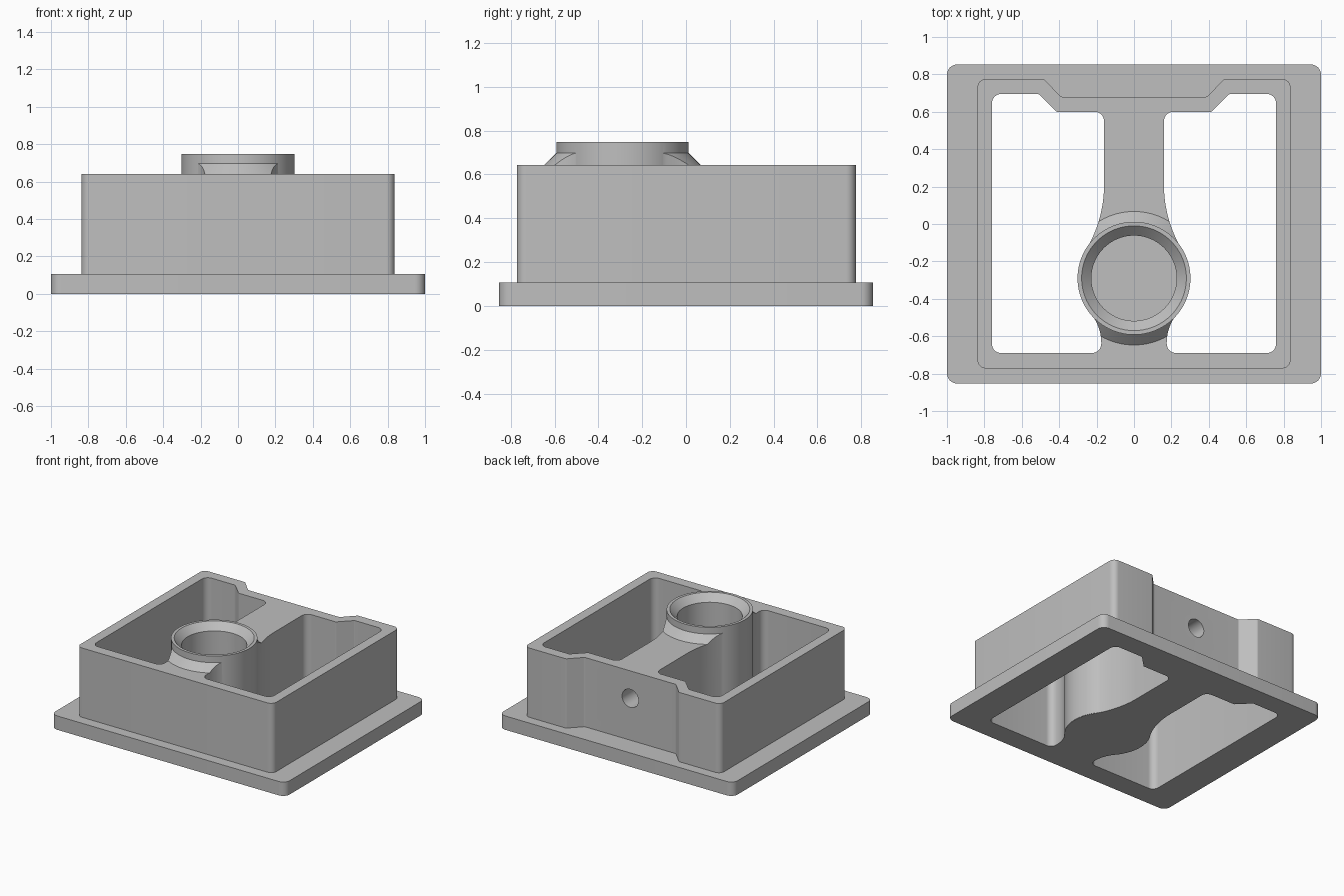
import bpy, bmesh, math
from mathutils import Vector

if "Cube" in bpy.data.objects:
    bpy.data.objects.remove(bpy.data.objects["Cube"])

TOP, PLATE = 0.642, 0.107      # body height, flange thickness
CY, RING = -0.29, 0.302        # boss centre and outer radius

grey = bpy.data.materials.new("cast_grey")
grey.diffuse_color = (0.52, 0.52, 0.52, 1)
grey.use_nodes = True
grey.node_tree.nodes["Principled BSDF"].inputs["Base Color"].default_value = grey.diffuse_color


def rounded(corners, steps=8):
    """Outline from (x, y, radius) corners, each replaced by a tangent arc."""
    out = []
    for i, (x, y, r) in enumerate(corners):
        p = Vector((x, y))
        if r == 0:
            out.append(p)
            continue
        a = (Vector(corners[i - 1][:2]) - p).normalized()
        b = (Vector(corners[(i + 1) % len(corners)][:2]) - p).normalized()
        half = a.angle(b) / 2
        c = p + (a + b).normalized() * (r / math.sin(half))
        start, end = p + a * (r / math.tan(half)) - c, p + b * (r / math.tan(half)) - c
        sweep = start.angle_signed(end)
        a0 = math.atan2(start.y, start.x)
        for k in range(steps + 1):
            t = a0 - sweep * k / steps
            out.append(c + r * Vector((math.cos(t), math.sin(t))))
    return out


def arc(cx, cy, r, p, q, steps):
    """Points on a circle from the direction of p to that of q, short way."""
    a = math.atan2(p[1] - cy, p[0] - cx)
    d = math.atan2(q[1] - cy, q[0] - cx) - a
    d = (d + math.pi) % (2 * math.pi) - math.pi
    return [(cx + r * math.cos(a + d * k / steps),
             cy + r * math.sin(a + d * k / steps), 0) for k in range(steps + 1)]


def finish(name, bm):
    bmesh.ops.recalc_face_normals(bm, faces=bm.faces)
    mesh = bpy.data.meshes.new(name)
    bm.to_mesh(mesh)
    bm.free()
    ob = bpy.data.objects.new(name, mesh)
    mesh.materials.append(grey)
    bpy.context.collection.objects.link(ob)
    return ob


def prism(name, outline, z0, z1):
    bm = bmesh.new()
    face = bm.faces.new([bm.verts.new((p[0], p[1], z0)) for p in outline])
    ext = bmesh.ops.extrude_face_region(bm, geom=[face], use_keep_orig=True)
    verts = [v for v in ext["geom"] if isinstance(v, bmesh.types.BMVert)]
    bmesh.ops.translate(bm, verts=verts, vec=(0, 0, z1 - z0))
    return finish(name, bm)


def turned(name, profile, n=96):
    """Closed solid of stacked circles from (radius, z) pairs around the boss axis."""
    bm = bmesh.new()
    rings = [[bm.verts.new((r * math.cos(2 * math.pi * k / n),
                            CY + r * math.sin(2 * math.pi * k / n), z))
              for k in range(n)] for r, z in profile]
    for lo, hi in zip(rings, rings[1:]):
        for k in range(n):
            bm.faces.new((lo[k - 1], lo[k], hi[k], hi[k - 1]))
    bm.faces.new(rings[0])
    bm.faces.new(rings[-1])
    return finish(name, bm)


def combine(target, tool, operation):
    mod = target.modifiers.new(operation, 'BOOLEAN')
    mod.operation, mod.solver, mod.object = operation, 'EXACT', tool
    bpy.context.view_layer.objects.active = target
    bpy.ops.object.modifier_apply(modifier=mod.name)
    bpy.data.objects.remove(tool)


# Flange with rounded corners
housing = prism("housing", rounded([(-1, -0.853, 0.055), (1, -0.853, 0.055),
                                    (1, 0.853, 0.055), (-1, 0.853, 0.055)]), 0, PLATE)

# Body block with the recess in its back wall
half = [(0.837, -0.772, 0.045), (0.837, 0.775, 0.045), (0.482, 0.775, 0.02), (0.39, 0.68, 0.02)]
body = half + [(-x, y, r) for x, y, r in reversed(half)]
combine(housing, prism("body", rounded(body), 0.05, TOP), 'UNION')

# Sloping collar around the boss, trimmed by the pockets
combine(housing, turned("collar", [(0.357, 0.55), (0.357, TOP), (RING, 0.697)]), 'UNION')

# Two through pockets, leaving the spine that swells around the boss
WALL_R = RING - 0.003


def blend(x, cy):
    """Concave arc tangent to the wall at x and to the boss."""
    d = cy - CY
    r = (x * x + d * d - WALL_R ** 2) / (2 * (WALL_R - x))
    cx = x + r
    s = WALL_R / (WALL_R + r)
    return cx, cy, r, (cx * s, CY + d * s)


bx, by, br, bt = blend(0.16, 0.21)
fx, fy, fr, ft = blend(0.175, -0.635)
pocket = [(0.76, -0.69, 0.05), (0.76, 0.695, 0.05), (0.51, 0.695, 0.015),
          (0.415, 0.60, 0.015), (0.16, 0.60, 0.05)]
pocket += arc(bx, by, br, (0.16, by), bt, 14)
pocket += arc(0, CY, WALL_R, bt, ft, 14)[1:-1]
pocket += arc(fx, fy, fr, ft, (0.175, fy), 10)
pocket += [(0.175, -0.69, 0.05)]
outline = rounded(pocket)
for side in (1, -1):
    cutter = prism("pocket", [(side * p[0], p[1]) for p in outline], -0.2, 1.0)
    combine(housing, cutter, 'DIFFERENCE')

# Raised boss ring
combine(housing, turned("boss", [(RING, 0.002), (RING, 0.748)]), 'UNION')

# Blind bore with a chamfered mouth
combine(housing, turned("bore", [(0.228, 0.12), (0.228, 0.695), (0.28, 0.748), (0.29, 0.758)]),
        'DIFFERENCE')

# Cross hole drilled from the back recess into the bore
bpy.ops.mesh.primitive_cylinder_add(vertices=40, radius=0.07, depth=1.1,
                                    location=(0, 0.35, 0.43), rotation=(math.pi / 2, 0, 0))
combine(housing, bpy.context.object, 'DIFFERENCE')

# One material, smooth curves with crisp edges
housing.data.materials.clear()
housing.data.materials.append(grey)
for poly in housing.data.polygons:
    poly.material_index = 0
bpy.ops.object.select_all(action='DESELECT')
housing.select_set(True)
bpy.context.view_layer.objects.active = housing
bpy.ops.object.shade_smooth_by_angle(angle=math.radians(25))
